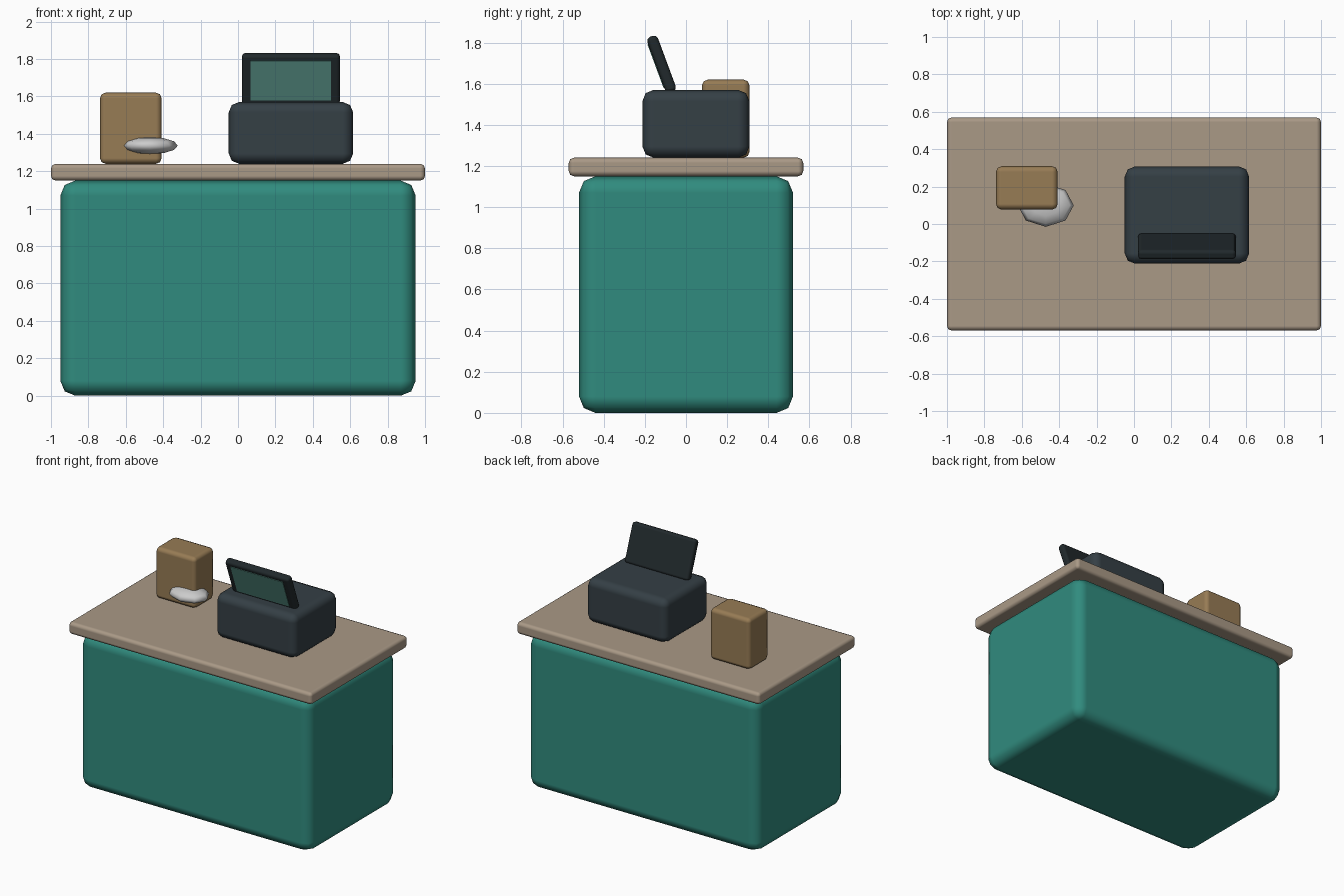
import bpy
from math import radians

if "Cube" in bpy.data.objects:
    bpy.data.objects.remove(bpy.data.objects["Cube"])


def material(name, rgb):
    m = bpy.data.materials.new(name)
    m.diffuse_color = (*rgb, 1)
    m.use_nodes = True
    m.node_tree.nodes["Principled BSDF"].inputs["Base Color"].default_value = m.diffuse_color
    return m


TEAL = material("teal_paint", (0.03, 0.26, 0.21))
TAN = material("tan_top", (0.40, 0.32, 0.24))
DARK = material("dark_case", (0.035, 0.05, 0.06))
BLACK = material("black_frame", (0.015, 0.022, 0.025))
GLASS = material("screen_glass", (0.09, 0.26, 0.22))
BROWN = material("brown_card", (0.31, 0.20, 0.09))


def box(name, centre, size, bevel, mat, tilt=0.0):
    """Rounded box, softened with a two-segment bevel."""
    bpy.ops.mesh.primitive_cube_add(size=1, location=centre)
    ob = bpy.context.object
    ob.name = name
    ob.scale = size
    bpy.ops.object.transform_apply(location=False, rotation=False, scale=True)
    ob.rotation_euler.x = radians(tilt)
    ob.data.materials.append(mat)
    bpy.ops.object.shade_smooth()
    if bevel:
        mod = ob.modifiers.new("round_edges", 'BEVEL')
        mod.width = bevel
        mod.segments = 2
        mod.harden_normals = True
    else:
        bpy.ops.object.shade_flat()
    return ob


# Counter
box("counter_base", (0, 0, 0.575), (1.90, 1.04, 1.15), 0.08, TEAL)
box("counter_top", (0, 0, 1.195), (2.0, 1.14, 0.09), 0.025, TAN)

# Till with a forward-leaning display
box("till_body", (0.283, 0.048, 1.405), (0.665, 0.52, 0.33), 0.055, DARK)
display = box("display_frame", (0.283, -0.119, 1.695), (0.525, 0.055, 0.288), 0.02, BLACK, 20.3)
glass = box("display_glass", (0, -0.026, 0), (0.43, 0.01, 0.225), 0, GLASS)
glass.parent = display

# Carton and the pale flattened dish in front of it
box("carton", (-0.573, 0.193, 1.43), (0.33, 0.232, 0.38), 0.03, BROWN)
bpy.ops.mesh.primitive_uv_sphere_add(segments=8, ring_count=6, radius=1,
                                     location=(-0.472, 0.10, 1.337))
dish = bpy.context.object
dish.name = "flat_dish"
dish.scale = (0.15, 0.115, 0.046)
bpy.ops.object.transform_apply(location=False, rotation=False, scale=True)
bpy.ops.object.shade_smooth()
